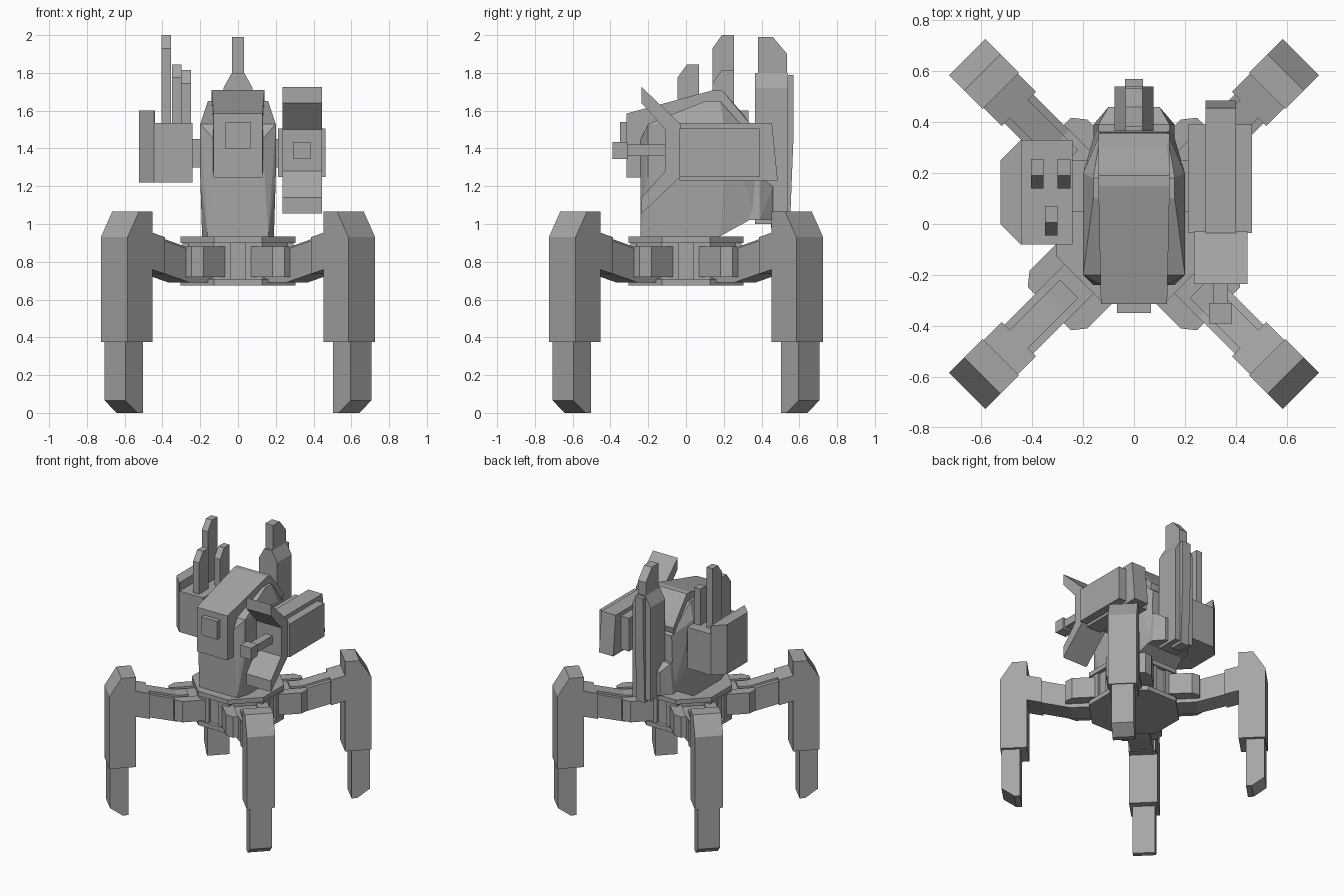
import bpy, bmesh, math
from mathutils import Matrix

default_cube = bpy.data.objects.get("Cube")
if default_cube:
    bpy.data.objects.remove(default_cube, do_unlink=True)

grey = bpy.data.materials.new("plain grey")
grey.use_nodes = True
tone = (.38, .38, .38, 1)
grey.diffuse_color = tone
grey.node_tree.nodes["Principled BSDF"].inputs["Base Color"].default_value = tone

quarter_turns = [step * math.pi / 2 for step in range(4)]
diagonals = [turn + math.pi / 4 for turn in quarter_turns]


def finish(name, bm, turn=0):
    """Turn the shape about z and link it as a flat shaded object."""
    bmesh.ops.rotate(bm, verts=bm.verts, matrix=Matrix.Rotation(turn, 3, 'Z'))
    bmesh.ops.recalc_face_normals(bm, faces=bm.faces)
    mesh = bpy.data.meshes.new(name)
    bm.to_mesh(mesh)
    bm.free()
    mesh.materials.append(grey)
    bpy.context.collection.objects.link(bpy.data.objects.new(name, mesh))


def prism(name, profile, span, place, turn=0):
    """Extrude a flat profile over a span; place maps it into space."""
    bm = bmesh.new()
    start, end = [[bm.verts.new(place(a, b, depth)) for a, b in profile]
                  for depth in span]
    bm.faces.new(start)
    bm.faces.new(reversed(end))
    for i in range(len(profile)):
        bm.faces.new((start[i - 1], start[i], end[i], end[i - 1]))
    finish(name, bm, turn)


def side(y, z, x):
    return x, y, z


def radial(outward, z, across):
    return outward, across, z


def plan(x, y, z):
    return x, y, z


def front(x, z, y):
    return x, y, z


def both(half):
    return -half, half


def outline(a, b, **cuts):
    """Rectangle over two spans, with named corners cut off."""
    points = []
    for row, column in (("low", "near"), ("low", "far"),
                        ("high", "far"), ("high", "near")):
        u, v = a[column == "far"], b[row == "high"]
        du, dv = cuts.get(row + "_" + column, (None, None))
        if du is None:
            points.append((u, v))
            continue
        along_a = (u - du if column == "far" else u + du, v)
        along_b = (u, v - dv if row == "high" else v + dv)
        b_first = (row == "low") == (column == "near")
        points += [along_b, along_a] if b_first else [along_a, along_b]
    return points


def box(name, x, y, z, turn=0):
    prism(name, outline(x, y), z, plan, turn)


def shell(name, sections):
    """Convex shell around level rectangles: half width, front, back, height."""
    bm = bmesh.new()
    for half, ahead, behind, z in sections:
        for x in both(half):
            for y in (ahead, behind):
                bm.verts.new((x, y, z))
    hull = bmesh.ops.convex_hull(bm, input=bm.verts)
    inside = {item for item in hull["geom_interior"] + hull["geom_unused"]
              if isinstance(item, bmesh.types.BMVert)}
    bmesh.ops.delete(bm, geom=list(inside), context='VERTS')
    bmesh.ops.dissolve_limit(bm, angle_limit=.02, verts=bm.verts, edges=bm.edges)
    finish(name, bm)


def octagon(name, radius, bottom, top):
    bm = bmesh.new()
    bmesh.ops.create_cone(bm, cap_ends=True, segments=8, radius1=radius,
                          radius2=radius, depth=top - bottom)
    bmesh.ops.translate(bm, verts=bm.verts, vec=(0, 0, (top + bottom) / 2))
    finish(name, bm, math.pi / 8)


def beam(name, radii, below, above, half, turn):
    """Radial beam that runs level to the hip, then rises to the knee."""
    path = [(r, .78 + max(0, r - .44) / 4) for r in radii]
    lower = [(r, z + below) for r, z in path]
    upper = [(r, z + above) for r, z in path]
    prism(name, lower + upper[::-1], both(half), radial, turn)


# Hub that carries the four legs
octagon("hub_core", .3, .69, .92)
octagon("hub_top_plate", .33, .9, .935)
octagon("hub_bottom_plate", .33, .675, .71)
for turn in quarter_turns:
    for middle in both(.085):
        box("hub_rib", (middle - .045, middle + .045), (-.295, -.25), (.7, .91), turn)

# Legs on the diagonals
for turn in diagonals:
    prism("upper_leg", outline((.74, .927), (.375, 1.065), high_far=(.085, .135)),
          both(.1), radial, turn)
    prism("lower_leg", outline((.79, .92), (0, .4), low_far=(.09, .065)),
          both(.078), radial, turn)
    beam("leg_arm", (.22, .44, .76), -.09, .085, .08, turn)
    beam("arm_collar", (.64, .75), -.095, .1, .095, turn)
    beam("arm_ridge", (.36, .44, .65), .07, .1, .05, turn)
    for hand in both(1):
        prism("hip_plate", outline((.25, .47), (.08, .16), high_far=(.05, .04)),
              (.72, .88), lambda x, y, z: (x, hand * y, z), turn)

# Torso and head
shell("torso", [(.16, -.24, .18, .935), (.19, -.15, .18, .935),
                (.13, -.24, .3, 1.25), (.2, -.2, .2, 1.25),
                (.13, -.24, .36, 1.45), (.2, -.2, .2, 1.53),
                (.16, .1, .18, 1.65), (.15, 0, .37, 1.04)])
shell("back_base", [(.16, .2, .39, 1.02), (.1, .2, .46, 1.02),
                    (.14, .2, .39, 1.25), (.1, .2, .46, 1.2)])
shell("head", [(.13, -.315, .3, 1.245), (.13, -.315, .3, 1.585),
               (.14, .15, .19, 1.71), (.14, .2, .355, 1.51)])
box("face_plate", both(.067), (-.35, -.3), (1.4, 1.54))
box("shoulder_axle", (-.25, .23), (.05, .25), (1.3, 1.45))

# Tower at the back
slope = (.044, .08)
prism("tower", outline(both(.077), (1, 1.8), high_near=slope, high_far=slope),
      (.365, .54), front)
prism("tower_spine", outline((.45, .57), (.98, 1.79), low_far=(.02, .5)),
      both(.035), side)
prism("tower_tip", outline((.38, .535), (1.7, 1.99), high_far=(.075, .09)),
      both(.033), side)

# Cannon on the left shoulder
axis = 1.39
box("cannon_body", (.212, .463), (-.035, .39), (1.25, 1.505))
prism("cannon_core", outline((-.035, .485), (1.23, 1.535), high_far=(.03, .3)),
      (.28, .4), side)
flap = [(-.03, .14), (-.235, .335), (-.235, .25), (-.11, .11)]
shield = [(y, axis + rise) for y, rise in flap]
shield += [(y, axis - rise) for y, rise in reversed(flap)]
prism("cannon_shield", shield, (.235, .445), side)
for name, half, ahead, behind in (("cannon_barrel", .03, -.33, -.1),
                                  ("cannon_muzzle", .045, -.39, -.31)):
    box(name, (.34 - half, .34 + half), (ahead, behind), (axis - half, axis + half))

# Rocket pod on the right shoulder
box("pod_body", (-.445, -.242), (-.08, .33), (1.22, 1.535))
prism("pod_outer_plate", outline((-.525, -.44), (-.08, .33), low_near=(.08, .08),
                                 high_near=(.08, .08)), (1.22, 1.6), plan)
for x, y, top in ((-.38, .14, 2), (-.275, .14, 1.815), (-.325, -.045, 1.845)):
    prism("rocket_fin", outline((y, y + .115), (1.5, top), high_near=(.05, .07)),
          (x - .025, x + .025), side)
